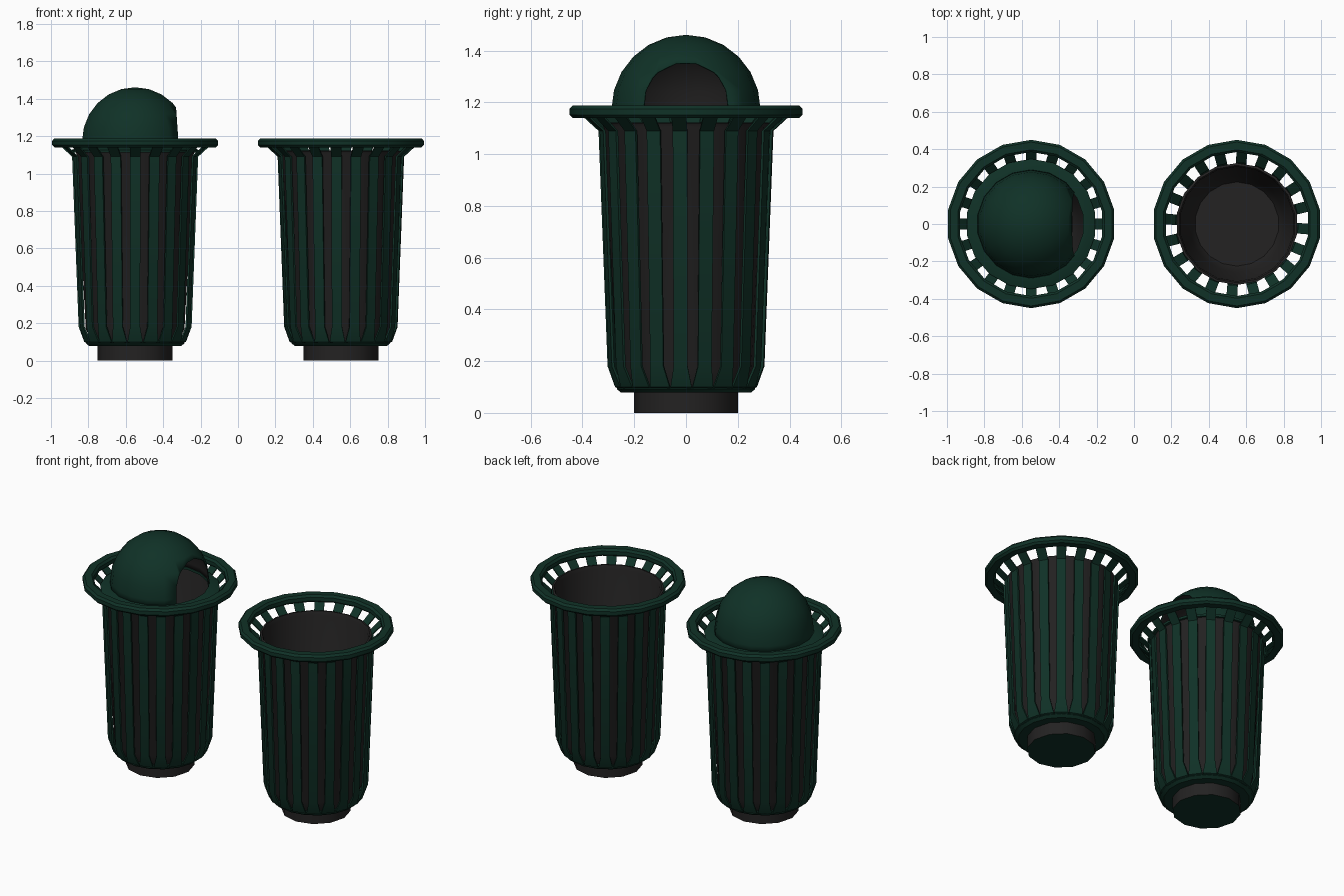
import bpy, bmesh, math
from mathutils import Vector

if "Cube" in bpy.data.objects:
    bpy.data.objects.remove(bpy.data.objects["Cube"])


def material(name, rgb):
    m = bpy.data.materials.new(name)
    m.diffuse_color = (*rgb, 1)
    m.use_nodes = True
    m.node_tree.nodes["Principled BSDF"].inputs["Base Color"].default_value = m.diffuse_color
    return m


GREEN = material("dark green paint", (0.005, 0.031, 0.020))
DARK = material("charcoal plastic", (0.017, 0.016, 0.016))


def finish(name, bm, mats, cx, recalc=True):
    bmesh.ops.remove_doubles(bm, verts=bm.verts, dist=0.0002)
    if recalc:
        bmesh.ops.recalc_face_normals(bm, faces=bm.faces)
    me = bpy.data.meshes.new(name)
    bm.to_mesh(me)
    bm.free()
    for m in mats:
        me.materials.append(m)
    ob = bpy.data.objects.new(name, me)
    bpy.context.collection.objects.link(ob)
    ob.location.x = cx
    bpy.ops.object.select_all(action='DESELECT')
    ob.select_set(True)
    bpy.context.view_layer.objects.active = ob
    bpy.ops.object.shade_smooth_by_angle(angle=math.radians(35))
    return ob


def lathe(profile, n, closed=False):
    """Spin (radius, z) points round z; a vertex always lies on +y."""
    bm = bmesh.new()
    rings = []
    for r, z in profile:
        rings.append([bm.verts.new((r * math.cos(math.pi / 2 + 2 * math.pi * i / n),
                                    r * math.sin(math.pi / 2 + 2 * math.pi * i / n), z))
                      for i in range(n)])
    pairs = list(zip(rings, rings[1:]))
    if closed:
        pairs.append((rings[-1], rings[0]))
    for a, b in pairs:
        for i in range(n):
            j = (i + 1) % n
            bm.faces.new((a[i], a[j], b[j], b[i]))
    return bm


def slats(count, turn):
    """Bent metal straps: radius, height, half width along each strap."""
    path = [(0.405, 1.152, 0.029), (0.337, 1.09, 0.028), (0.302, 0.18, 0.027),
            (0.272, 0.10, 0.041), (0.245, 0.088, 0.038)]
    t = 0.010
    bm = bmesh.new()
    for k in range(count):
        a = turn + 2 * math.pi * k / count
        out = Vector((math.cos(a), math.sin(a), 0))
        side = Vector((-math.sin(a), math.cos(a), 0))
        prev = first = None
        for r, z, w in path:
            up = Vector((0, 0, z))
            loop = [bm.verts.new(out * rr + side * s + up)
                    for rr, s in ((r, -w), (r, w), (r - t, w), (r - t, -w))]
            if prev:
                for i in range(4):
                    j = (i + 1) % 4
                    bm.faces.new((prev[i], prev[j], loop[j], loop[i]))
            else:
                first = loop
            prev = loop
        bm.faces.new(first)
        bm.faces.new(prev)
    return bm


def bin_body(label, cx, turn):
    # rounded top ring
    finish(label + "_top_ring", lathe(
        [(0.385, 1.152), (0.397, 1.14), (0.438, 1.14), (0.45, 1.152),
         (0.45, 1.175), (0.438, 1.188), (0.397, 1.188), (0.385, 1.175)], 18, True), [GREEN], cx)
    finish(label + "_slats", slats(20, turn), [GREEN], cx)
    # inner liner bucket with thickness and floor
    finish(label + "_liner", lathe(
        [(0, 0.10), (0.235, 0.10), (0.268, 0.17), (0.318, 1.105), (0.326, 1.12),
         (0.314, 1.122), (0.306, 1.10), (0.258, 0.18), (0.225, 0.125), (0, 0.12)], 18),
        [DARK], cx)
    # shallow green tray joining the slat ends
    finish(label + "_base_tray", lathe(
        [(0, 0.078), (0.25, 0.078), (0.268, 0.092), (0.262, 0.102), (0, 0.098)], 18), [GREEN], cx)
    # foot, dark sides and green underside
    bm = lathe([(0, 0), (0.2, 0), (0.2, 0.08), (0, 0.08)], 12)
    for f in bm.faces:
        f.material_index = 1 if f.calc_center_median().z < 0.01 else 0
    finish(label + "_foot", bm, [DARK, GREEN], cx)


bin_body("domed_bin", -0.55, 0)
bin_body("open_bin", 0.55, -math.radians(4))

# dome lid, sliced on the +x side for the opening
R, BASE = 0.288, 1.173
arc = [(R * math.cos(math.radians(a)), BASE + R * math.sin(math.radians(a)))
       for a in range(0, 91, 15)]
bm = lathe([(R + 0.003, 1.13)] + arc, 18)
bmesh.ops.remove_doubles(bm, verts=bm.verts, dist=0.0002)
bmesh.ops.bisect_plane(bm, geom=bm.verts[:] + bm.edges[:] + bm.faces[:],
                       plane_co=(0.224, 0, 1.28), plane_no=(1, 0, 0.07), clear_outer=True)
bmesh.ops.recalc_face_normals(bm, faces=bm.faces)
# make sure faces point away from the dome centre
for f in bm.faces:
    if f.normal.dot(f.calc_center_median() - Vector((0, 0, 1.15))) < 0:
        f.normal_flip()
dome = finish("dome_lid", bm, [GREEN, DARK], -0.55, recalc=False)
sol = dome.modifiers.new("shell", 'SOLIDIFY')
sol.thickness = 0.006
sol.offset = -1
sol.material_offset = 1

# flange that carries the dome on the liner
finish("dome_flange", lathe(
    [(0.282, 1.125), (0.345, 1.112), (0.348, 1.125), (0.30, 1.142), (0.282, 1.142)], 18, True),
    [GREEN], -0.55)
